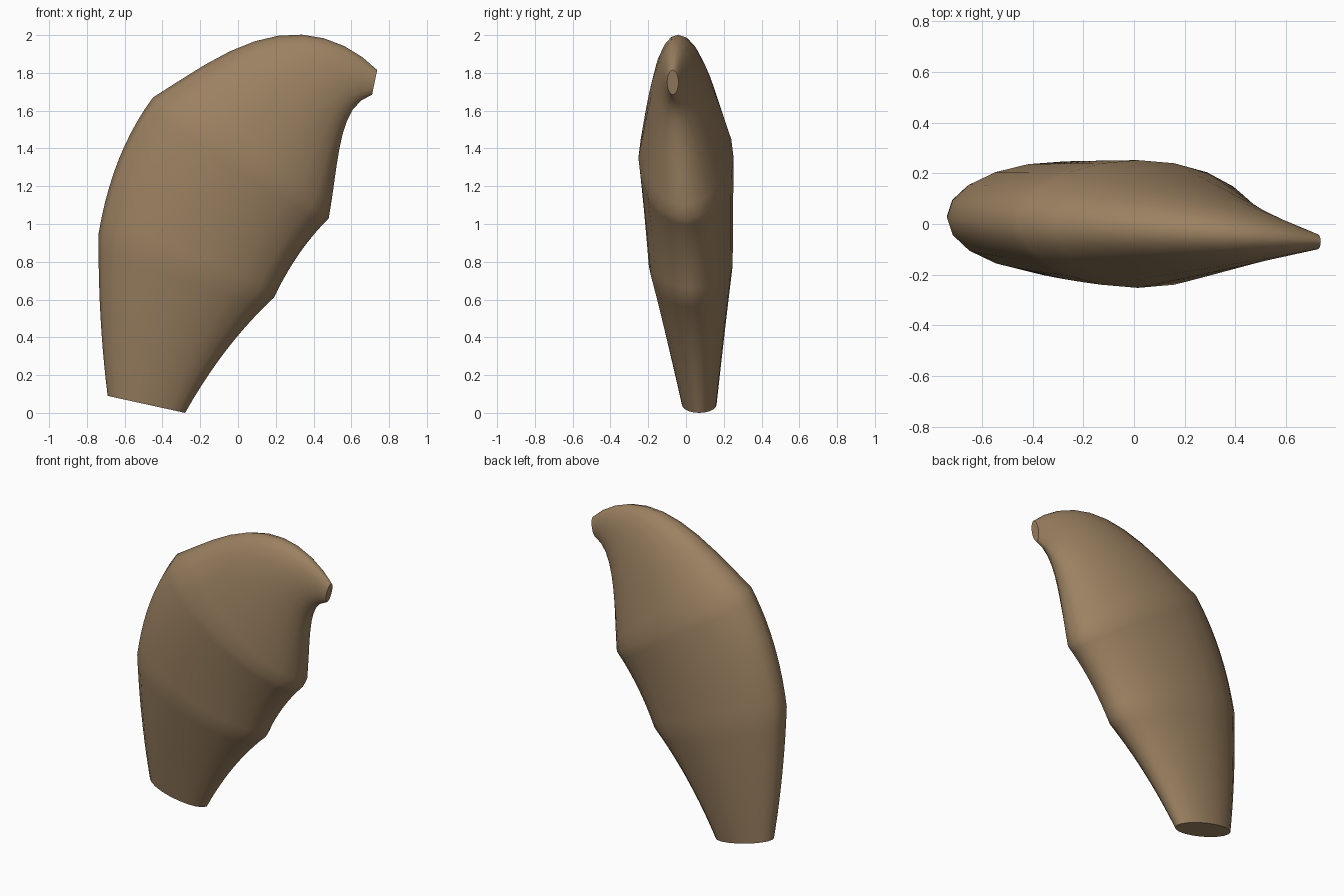
import bpy, bmesh, math

if "Cube" in bpy.data.objects:
    bpy.data.objects.remove(bpy.data.objects["Cube"])

SIDES, STEPS = 20, 10

def through(pts, t):
    """Smooth curve through evenly spaced points (Lagrange)."""
    n = len(pts) - 1
    out = [0.0, 0.0]
    for i, p in enumerate(pts):
        w = 1.0
        for j in range(n + 1):
            if j != i:
                w *= (t * n - j) / (i - j)
        out[0] += p[0] * w
        out[1] += p[1] * w
    return out

# Each span: back edge (x, z), front edge (x, z), (y centre, y half-width) at start and end
spans = [
    ([(-0.69, 0.09), (-0.728, 0.51), (-0.738, 0.95)],
     [(-0.28, 0.0), (-0.06, 0.335), (0.19, 0.61)], (0.07, 0.092), (0.025, 0.222)),
    ([(-0.738, 0.95), (-0.63, 1.345), (-0.45, 1.67)],
     [(0.19, 0.61), (0.322, 0.84), (0.48, 1.03)], (0.025, 0.222), (0.0, 0.252)),
    ([(-0.45, 1.67), (-0.11, 1.88), (0.215, 1.997), (0.51, 1.965), (0.737, 1.815)],
     [(0.48, 1.03), (0.508, 1.21), (0.537, 1.40), (0.59, 1.575), (0.71, 1.685)],
     (0.0, 0.252), (-0.07, 0.03)),
]

# Elliptical rings swept from base to hooked tip
bm = bmesh.new()
rings = []
for k, (back, front, ya, yb) in enumerate(spans):
    for s in range(0 if k == 0 else 1, STEPS + 1):
        t = s / STEPS
        (bx, bz), (fx, fz) = through(back, t), through(front, t)
        yc, yh = (ya[i] + (yb[i] - ya[i]) * t for i in range(2))
        ring = []
        for i in range(SIDES):
            a = 2 * math.pi * i / SIDES
            c = math.cos(a) / 2
            ring.append(bm.verts.new(((bx + fx) / 2 + (fx - bx) * c,
                                      yc + yh * math.sin(a),
                                      (bz + fz) / 2 + (fz - bz) * c)))
        rings.append(ring)
for r, q in zip(rings, rings[1:]):
    for i in range(SIDES):
        j = (i + 1) % SIDES
        bm.faces.new((r[i], r[j], q[j], q[i]))
# End caps
bm.faces.new(rings[0][::-1])
bm.faces.new(rings[-1])
bmesh.ops.recalc_face_normals(bm, faces=bm.faces)

mesh = bpy.data.meshes.new("curved_horn")
bm.to_mesh(mesh)
bm.free()
horn = bpy.data.objects.new("curved_horn", mesh)
bpy.context.collection.objects.link(horn)

mat = bpy.data.materials.new("tan")
mat.diffuse_color = (0.33, 0.22, 0.12, 1)
mat.use_nodes = True
mat.node_tree.nodes["Principled BSDF"].inputs["Base Color"].default_value = mat.diffuse_color
mesh.materials.append(mat)

bpy.context.view_layer.objects.active = horn
horn.select_set(True)
bpy.ops.object.shade_smooth_by_angle(angle=math.radians(50))
